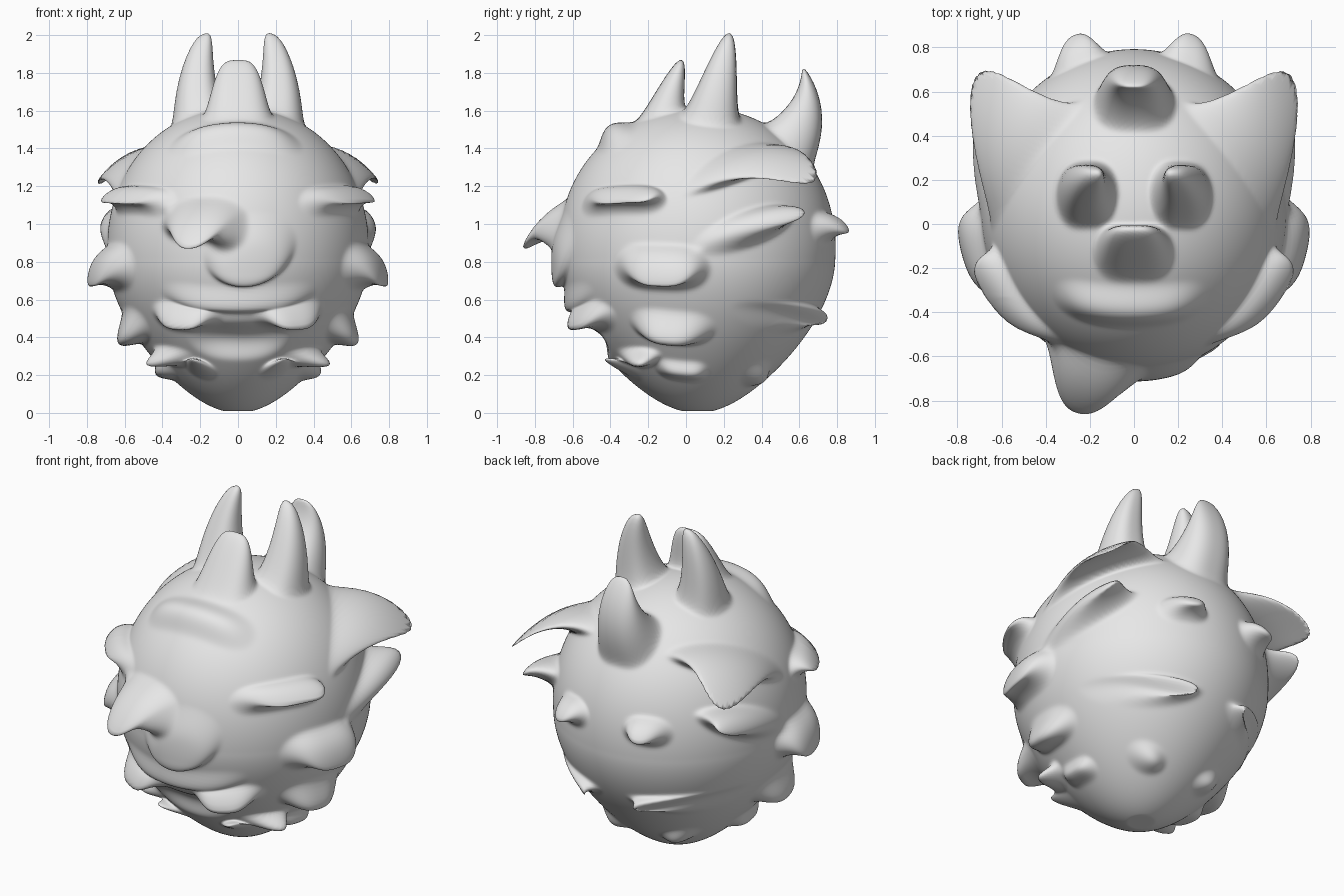
import bpy
import bmesh
from mathutils import Vector
from mathutils.kdtree import KDTree

default_cube = bpy.data.objects.get("Cube")
if default_cube:
    bpy.data.objects.remove(default_cube, do_unlink=True)

# Egg-shaped body, tapering towards the bottom
bm = bmesh.new()
bmesh.ops.create_icosphere(bm, subdivisions=7, radius=1)
for vert in bm.verts:
    unit = vert.co.copy()
    if unit.z < 0:
        taper = 1 - 0.3 * (-unit.z) ** 1.6
    else:
        taper = 1 + 0.08 * unit.z
    vert.co = (0.69 * unit.x * taper, 0.06 + 0.73 * unit.y * taper, 0.81 + 0.81 * unit.z)
bm.normal_update()
bm.verts.ensure_lookup_table()

rest = [vert.co.copy() for vert in bm.verts]
normals = [vert.normal.copy() for vert in bm.verts]
shift = [Vector() for vert in rest]
tree = KDTree(len(rest))
for index, point in enumerate(rest):
    tree.insert(point, index)
tree.balance()


def pull(anchor, tip, along, length, width, bend=(0, 0, 0), flat=2.0, edge=2.0, plateau=1.0):
    """Draw a patch of skin out from anchor to tip, as a horn, fin or bump."""
    base, centre, _ = tree.find(Vector(anchor))
    normal = normals[centre]
    along = Vector(along)
    along = (along - normal * along.dot(normal)).normalized()
    across = normal.cross(along)
    reach = Vector(tip) - base
    bend = Vector(bend)
    for point, index, _ in tree.find_range(base, max(length, width) * 1.15):
        if normals[index].dot(normal) < 0:
            continue
        offset = point - base
        distance = abs(offset.dot(along) / length) ** flat + abs(offset.dot(across) / width) ** edge
        if distance < 1:
            weight = (1 - distance ** plateau) ** 2
            shift[index] += reach * weight + bend * (4 * weight * (1 - weight))


def pull_pair(anchor, tip, along, length, width, bend=(0, 0, 0), **shape):
    """Make the same pull on both sides."""
    for side in (1, -1):
        flip = [Vector((side * v[0], v[1], v[2])) for v in (anchor, tip, along, bend)]
        pull(flip[0], flip[1], flip[2], length, width, flip[3], **shape)


AXIS_X = (1, 0, 0)
AXIS_Y = (0, 1, 0)

# Tall pair of horns
pull_pair(anchor=(0.22, 0.13, 1.58), tip=(0.18, 0.23, 2.01), along=AXIS_X,
          length=0.15, width=0.16, bend=(0.025, 0, 0), flat=3)
# Front middle horn
pull(anchor=(0, -0.13, 1.59), tip=(0, -0.03, 1.87), along=AXIS_X,
     length=0.185, width=0.14, flat=4)
# Back horn, curling upwards
pull(anchor=(0, 0.55, 1.41), tip=(0, 0.63, 1.82), along=AXIS_X,
     length=0.19, width=0.18, bend=(0, 0.06, 0), flat=3)
# Large drooping ears
pull_pair(anchor=(0.54, 0.31, 1.34), tip=(0.72, 0.68, 1.21), along=(-0.3, 0.6, 0.3),
          length=0.38, width=0.1, bend=(0.01, -0.01, 0.06), edge=1.7)
# Cheek flaps
pull_pair(anchor=(0.54, -0.36, 1.13), tip=(0.67, -0.34, 1.11), along=(0.6, 0.8, 0.05),
          length=0.28, width=0.085, bend=(0, 0, 0.03), flat=5, edge=1.7)
# Upper side fins
pull_pair(anchor=(0.64, 0.33, 0.98), tip=(0.69, 0.6, 1.03), along=(-0.2, 0.8, 0.3),
          length=0.33, width=0.1, bend=(0.02, 0, 0.02), edge=1.7)
# Shoulder ledges
pull_pair(anchor=(0.67, -0.14, 0.77), tip=(0.78, -0.14, 0.68), along=AXIS_Y,
          length=0.27, width=0.13, bend=(0.02, 0, 0.025), flat=3.5)
# Lower side fins
pull_pair(anchor=(0.56, -0.08, 0.45), tip=(0.63, -0.1, 0.37), along=AXIS_Y,
          length=0.24, width=0.11, flat=3)
# Low fins sweeping around the back
pull_pair(anchor=(0.4, 0.53, 0.5), tip=(0.2, 0.7, 0.47), along=(-0.8, 0.6, 0),
          length=0.36, width=0.1, bend=(0.02, 0.02, 0.02), edge=1.7)
# Small hooks on the back
pull_pair(anchor=(0.25, 0.73, 0.98), tip=(0.27, 0.86, 0.96), along=AXIS_X,
          length=0.15, width=0.09, bend=(0, 0, 0.02), flat=2.5)
# Bumps under the back
pull_pair(anchor=(0.2, 0.34, 0.24), tip=(0.22, 0.41, 0.17), along=AXIS_X,
          length=0.13, width=0.1)
# Small fins near the base
pull_pair(anchor=(0.38, -0.02, 0.23), tip=(0.43, -0.02, 0.2), along=AXIS_Y,
          length=0.15, width=0.08, flat=4)
pull_pair(anchor=(0.36, -0.26, 0.28), tip=(0.48, -0.26, 0.25), along=(0.6, 0.6, 0),
          length=0.16, width=0.07)
pull_pair(anchor=(0.2, -0.3, 0.24), tip=(0.24, -0.43, 0.28), along=AXIS_X,
          length=0.1, width=0.08)
# Lip ledges and the ridge over them
pull_pair(anchor=(0.28, -0.5, 0.51), tip=(0.32, -0.6, 0.44), along=(0.9, 0.4, 0),
          length=0.22, width=0.1, bend=(0, 0, 0.02), flat=3.5, edge=1.7)
pull(anchor=(0, -0.6, 0.6), tip=(0, -0.64, 0.55), along=AXIS_X,
     length=0.42, width=0.08, flat=5)
# Hollow mouth
pull(anchor=(0, -0.48, 0.39), tip=(0, -0.44, 0.4), along=AXIS_X,
     length=0.28, width=0.14, flat=3)
# Pointed flap at one side of the face
pull(anchor=(-0.19, -0.61, 1.02), tip=(-0.26, -0.86, 0.87), along=AXIS_X,
     length=0.25, width=0.13, bend=(0, -0.01, 0.03), flat=2.4, edge=1.8)
# Round swollen nose, overhanging below
pull(anchor=(0.07, -0.66, 0.86), tip=(0.07, -0.71, 0.79), along=(0.9, 0, 0.3),
     length=0.26, width=0.19, plateau=3)
# Raised brow plate
pull(anchor=(-0.02, -0.37, 1.45), tip=(-0.02, -0.41, 1.52), along=AXIS_X,
     length=0.36, width=0.13, flat=5)

for index, vert in enumerate(bm.verts):
    vert.co = rest[index] + shift[index]
    vert.co.z = max(vert.co.z, 0.01)

# Finished skin
mesh = bpy.data.meshes.new("horned_body")
bm.to_mesh(mesh)
bm.free()
body = bpy.data.objects.new("horned_body", mesh)
bpy.context.collection.objects.link(body)

clay = bpy.data.materials.new("light_grey_clay")
clay.use_nodes = True
colour = (0.8, 0.8, 0.8, 1)
clay.diffuse_color = colour
clay.node_tree.nodes["Principled BSDF"].inputs["Base Color"].default_value = colour
mesh.materials.append(clay)

relax = body.modifiers.new("relax_skin", "SMOOTH")
relax.factor = 0.5
relax.iterations = 3
mesh.polygons.foreach_set("use_smooth", [True] * len(mesh.polygons))
mesh.update()
